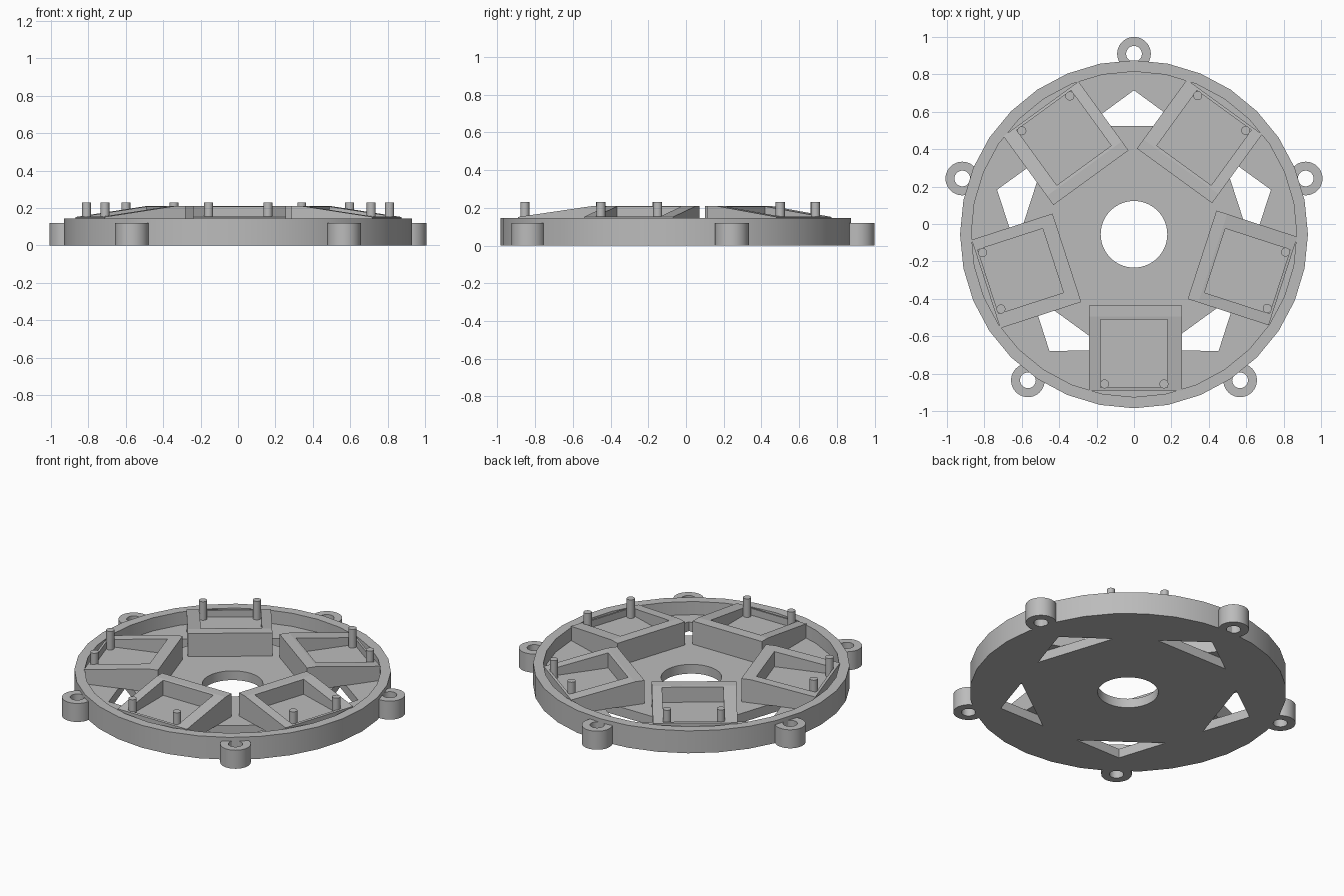
import bpy, bmesh, math
from mathutils import Matrix, Vector

if "Cube" in bpy.data.objects:
    bpy.data.objects.remove(bpy.data.objects["Cube"])

CY = -0.055          # disc centre in y
FLOOR = 0.06         # base plate thickness
RIM_R, RIM_IN, RIM_H = 0.93, 0.87, 0.145

grey = bpy.data.materials.new("plain grey")
grey.diffuse_color = (0.5, 0.5, 0.5, 1)
grey.use_nodes = True
grey.node_tree.nodes["Principled BSDF"].inputs["Base Color"].default_value = grey.diffuse_color


def make(name, bm, location=(0, CY, 0), angle=0):
    bmesh.ops.recalc_face_normals(bm, faces=bm.faces)
    mesh = bpy.data.meshes.new(name)
    bm.to_mesh(mesh)
    bm.free()
    mesh.materials.append(grey)
    ob = bpy.data.objects.new(name, mesh)
    bpy.context.collection.objects.link(ob)
    ob.location = location
    ob.rotation_euler.z = angle
    return ob


def add_prism(bm, points, offset):
    """Extrude a flat outline of 3D points along an offset."""
    face = bm.faces.new([bm.verts.new(p) for p in points])
    ext = bmesh.ops.extrude_face_region(bm, geom=[face], use_keep_orig=True)
    bmesh.ops.translate(bm, vec=Vector(offset),
                        verts=[v for v in ext["geom"] if isinstance(v, bmesh.types.BMVert)])


def circle(r, n, z):
    return [(r * math.cos(2 * math.pi * i / n), r * math.sin(2 * math.pi * i / n), z)
            for i in range(n)]


def tube(name, outer, inner, z0, z1, n, location=(0, CY, 0)):
    bm = bmesh.new()
    loops = [[bm.verts.new(p) for p in circle(r, n, z)]
             for r, z in ((outer, z0), (outer, z1), (inner, z1), (inner, z0))]
    for k in range(4):
        a, b = loops[k], loops[(k + 1) % 4]
        for i in range(n):
            j = (i + 1) % n
            bm.faces.new((a[i], a[j], b[j], b[i]))
    return make(name, bm, location)


def cut(ob, cutter):
    mod = ob.modifiers.new("cut", 'BOOLEAN')
    mod.operation, mod.solver, mod.object = 'DIFFERENCE', 'EXACT', cutter
    bpy.context.view_layer.objects.active = ob
    bpy.ops.object.modifier_apply(modifier=mod.name)
    bpy.data.objects.remove(cutter)


def smooth(ob):
    bpy.ops.object.select_all(action='DESELECT')
    ob.select_set(True)
    bpy.context.view_layer.objects.active = ob
    bpy.ops.object.shade_smooth_by_angle(angle=math.radians(30))


# Base plate with a centre hole and five triangular openings
bm = bmesh.new()
add_prism(bm, circle(RIM_R - 0.03, 32, 0), (0, 0, FLOOR))
base = make("base_plate", bm)

bm = bmesh.new()
add_prism(bm, circle(0.178, 64, -0.1), (0, 0, 0.4))
for k in range(5):
    rot = Matrix.Rotation(math.radians(18 + 72 * k), 3, 'Z')
    tri = [rot @ Vector(p) for p in ((0.58, -0.26, -0.1), (0.77, 0, -0.1), (0.58, 0.26, -0.1))]
    add_prism(bm, tri, (0, 0, 0.4))
cut(base, make("opening_cutter", bm))
smooth(base)

# Outer rim
smooth(tube("outer_rim", RIM_R, RIM_IN, 0, RIM_H, 32))

# Mounting ears around the rim
for k in range(5):
    a = math.radians(18 + 72 * k)
    smooth(tube("mounting_ear", 0.09, 0.042, 0, 0.12, 40,
                (0.965 * math.cos(a), CY + 0.965 * math.sin(a), 0)))

# Sloped box with a pocket, outward along local x
bm = bmesh.new()
profile = [(0.38, FLOOR), (0.38, 0.21), (0.44, 0.21), (0.835, 0.152), (0.835, FLOOR)]
add_prism(bm, [(r, -0.24, z) for r, z in profile], (0, 0.497, 0))
box = make("sloped_box", bm)
bm = bmesh.new()
add_prism(bm, [(0.455, -0.18, 0.11), (0.82, -0.18, 0.11),
               (0.82, 0.18, 0.11), (0.455, 0.18, 0.11)], (0, 0, 0.3))
cut(box, make("pocket_cutter", bm))

# Five boxes, each with two locating pins
for k in range(5):
    a = math.radians(54 + 72 * k)
    ob = box if k == 0 else box.copy()
    if k:
        bpy.context.collection.objects.link(ob)
    ob.rotation_euler.z = a
    bm = bmesh.new()
    for t in (-0.157, 0.16):
        add_prism(bm, [(x + 0.8, y + t, z) for x, y, z in circle(0.024, 20, 0.1)], (0, 0, 0.13))
    smooth(make("locating_pins", bm, angle=a))
